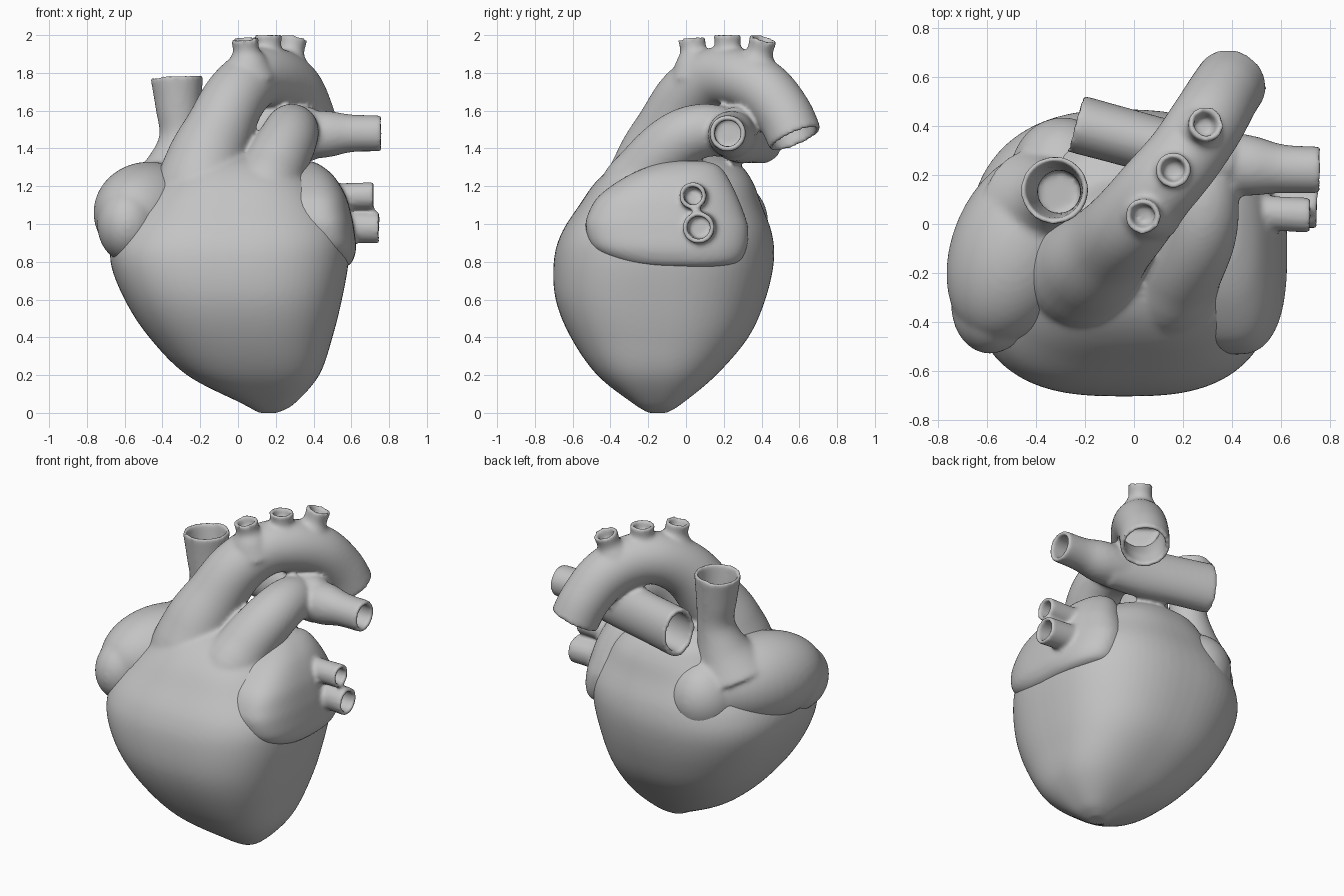
import bpy, bmesh, math
from mathutils import Vector, Matrix

if "Cube" in bpy.data.objects:
    bpy.data.objects.remove(bpy.data.objects["Cube"])

grey = bpy.data.materials.new("soft_grey")
grey.diffuse_color = (0.55, 0.55, 0.55, 1)
grey.use_nodes = True
grey.node_tree.nodes["Principled BSDF"].inputs["Base Color"].default_value = grey.diffuse_color


def spline(points, steps=6):
    """Catmull-Rom curve through points of any dimension."""
    p = [list(q) for q in points]
    p = [[2 * a - b for a, b in zip(p[0], p[1])]] + p + [[2 * a - b for a, b in zip(p[-1], p[-2])]]
    out = []
    for i in range(1, len(p) - 2):
        for s in range(steps):
            t = s / steps
            out.append([0.5 * (2 * b + (c - a) * t + (2 * a - 5 * b + 4 * c - d) * t * t
                               + (3 * b - a - 3 * c + d) * t ** 3)
                        for a, b, c, d in zip(*p[i - 1:i + 3])])
    return out + [p[-2]]


def skin(bm, rings):
    """Closed skin over a list of equal-length rings."""
    vs = [[bm.verts.new(c) for c in r] for r in rings]
    n = len(vs[0])
    for a, b in zip(vs, vs[1:]):
        for i in range(n):
            j = (i + 1) % n
            bm.faces.new((a[i], a[j], b[j], b[i]))
    bm.faces.new(vs[0][::-1])
    bm.faces.new(vs[-1])


def loft(bm, sections, front, back):
    """Stack of rounded sections given as z, left, right, front, back."""
    rings = []
    for z, x0, x1, y0, y1 in spline(sections):
        ring = []
        for k in range(72):
            a = 2 * math.pi * k / 72
            c, s = math.cos(a), math.sin(a)
            e = 2 / (front if s < 0 else back)
            ring.append(((x0 + x1) / 2 + (x1 - x0) / 2 * math.copysign(abs(c) ** e, c),
                         (y0 + y1) / 2 + (y1 - y0) / 2 * math.copysign(abs(s) ** e, s), z))
        rings.append(ring)
    skin(bm, rings)


def vessel(bm, points, depth=0, wall=0.026, tall=1.0, sides=32):
    """Round tube along (x, y, z, radius) points, hollow for the last samples."""
    pts = spline(points)
    pos = [Vector(q[:3]) for q in pts]
    frames, normal = [], None
    for i in range(len(pos)):
        tan = (pos[min(i + 1, len(pos) - 1)] - pos[max(i - 1, 0)]).normalized()
        if normal is None:
            normal = tan.orthogonal()
        normal = (normal - tan * normal.dot(tan)).normalized()
        frames.append((normal.copy(), tan.cross(normal)))

    def ring(i, shrink):
        u, v = frames[i]
        r = pts[i][3] - shrink
        out = []
        for k in range(sides):
            a = 2 * math.pi * k / sides
            d = (u * math.cos(a) + v * math.sin(a)) * r
            d.z *= tall
            out.append(pos[i] + d)
        return out
    rings = [ring(i, 0) for i in range(len(pts))]
    rings += [ring(len(pts) - 1 - k, wall) for k in range(depth)]
    skin(bm, rings)


def blob(bm, centre, radii, tilt=0):
    m = Matrix.Translation(centre) @ Matrix.Rotation(math.radians(tilt), 4, 'Z') @ Matrix.Diagonal((*radii, 1))
    bmesh.ops.create_uvsphere(bm, u_segments=40, v_segments=24, radius=1, matrix=m)


def organ(name, bm, smooth=5):
    """Fuse overlapping closed shapes into one smooth surface."""
    bmesh.ops.recalc_face_normals(bm, faces=bm.faces)
    me = bpy.data.meshes.new(name)
    bm.to_mesh(me)
    bm.free()
    me.materials.append(grey)
    for f in me.polygons:
        f.use_smooth = True
    ob = bpy.data.objects.new(name, me)
    bpy.context.collection.objects.link(ob)
    fuse = ob.modifiers.new("fuse", 'REMESH')
    fuse.mode = 'VOXEL'
    fuse.voxel_size = 0.0135
    fuse.use_smooth_shade = True
    soft = ob.modifiers.new("soften", 'SMOOTH')
    soft.factor = 0.5
    soft.iterations = smooth


# Ventricles
bm = bmesh.new()
loft(bm, [(0.0, .11, .21, -.20, -.10), (.05, .02, .30, -.28, -.02), (.2, -.27, .43, -.47, .16),
          (.4, -.47, .50, -.61, .33), (.6, -.60, .55, -.69, .42), (.8, -.675, .585, -.70, .465),
          (.95, -.65, .58, -.66, .455), (1.1, -.54, .50, -.565, .40), (1.22, -.43, .41, -.48, .355),
          (1.31, -.36, .28, -.38, .29), (1.37, -.25, .12, -.26, .18)], 2.8, 2.45)

# Aorta: wide root, arch and open descending end
vessel(bm, [(-.12, -.1, .8, .27), (-.19, -.185, 1.1, .27), (-.17, -.16, 1.32, .217), (-.1, -.085, 1.5, .182),
            (-.015, .01, 1.67, .168), (.09, .14, 1.77, .16), (.2, .27, 1.775, .156), (.295, .41, 1.71, .155),
            (.36, .52, 1.58, .149), (.4, .58, 1.45, .147)], depth=18)

# Three arch branches with flared bases
for base, top in [((.06, .06, 1.77), (.035, .03, 1.985)),
                  ((.16, .22, 1.78), (.16, .22, 2.005)),
                  ((.25, .35, 1.75), (.295, .41, 1.985))]:
    b, t = Vector(base), Vector(top)
    vessel(bm, [(*b, .145), (*b.lerp(t, .45), .103), (*b.lerp(t, .7), .07), (*t, .075)], depth=7, wall=.024)

# Pulmonary trunk and its two side arteries
vessel(bm, [(.1, -.1, .85, .2), (.13, -.27, 1.1, .21), (.19, -.19, 1.29, .172), (.262, -.045, 1.44, .155),
            (.285, .1, 1.495, .142), (.27, .27, 1.475, .125)])
vessel(bm, [(.2, .27, 1.46, .12), (.45, .24, 1.475, .125), (.6, .225, 1.48, .1), (.76, .22, 1.48, .096)], depth=10)
vessel(bm, [(.4, .25, 1.475, .11), (.2, .29, 1.475, .118), (0, .345, 1.475, .117), (-.24, .41, 1.475, .119)],
       depth=9, tall=1.3)
organ("heart_body_and_arteries", bm, 8)

# Right atrium with the upper vena cava
bm = bmesh.new()
blob(bm, (-.468, -.09, 1.06), (.272, .41, .27), -23)
blob(bm, (-.575, -.31, 1.0), (.17, .22, .205), -8)
blob(bm, (-.29, .20, 1.01), (.215, .235, .235))
vessel(bm, [(-.38, .08, 1.15, .24), (-.335, .115, 1.31, .15), (-.305, .13, 1.46, .112),
            (-.315, .135, 1.62, .122), (-.325, .138, 1.785, .14)], depth=15, wall=.023)
organ("right_atrium", bm, 10)

# Left atrium with two pulmonary veins
bm = bmesh.new()
loft(bm, [(.77, .38, .57, -.22, .18), (.80, .3, .605, -.37, .28), (.87, .25, .625, -.49, .32),
          (.97, .22, .615, -.53, .33), (1.05, .2, .6, -.52, .31), (1.15, .2, .57, -.46, .27),
          (1.25, .2, .51, -.32, .22), (1.31, .24, .44, -.18, .17), (1.335, .3, .38, -.07, .09)], 2.8, 2.1)
vessel(bm, [(.4, .06, 1.13, .085), (.55, .045, 1.145, .071), (.72, .035, 1.15, .072)], depth=7, wall=.023)
vessel(bm, [(.4, .10, .99, .095), (.55, .08, .985, .084), (.75, .065, .98, .084)], depth=7, wall=.023)
organ("left_atrium", bm, 5)
